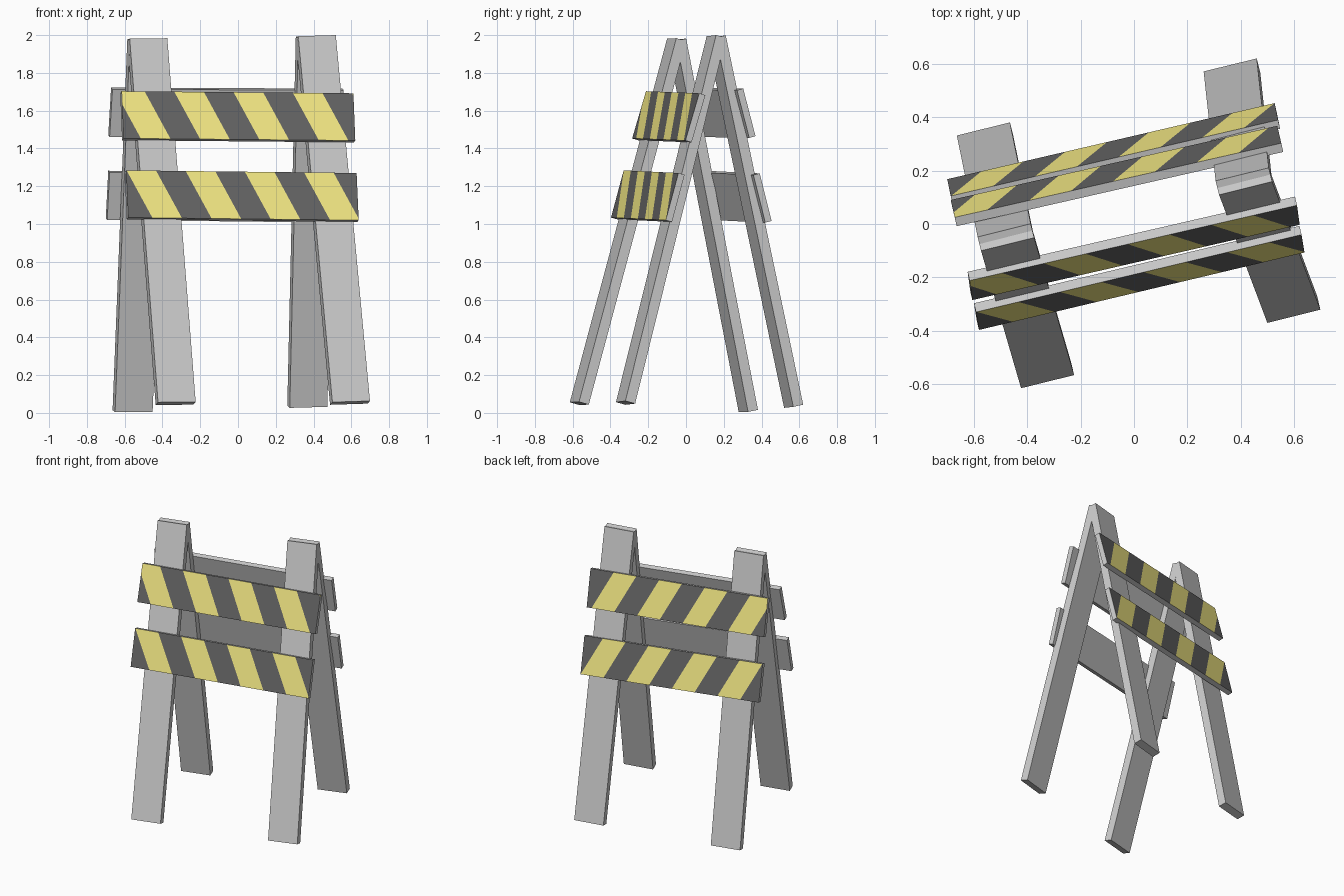
import bpy, bmesh, math
from mathutils import Vector as V

if "Cube" in bpy.data.objects:
    bpy.data.objects.remove(bpy.data.objects["Cube"])


def material(name, rgb):
    m = bpy.data.materials.new(name)
    m.diffuse_color = (*rgb, 1)
    m.use_nodes = True
    m.node_tree.nodes["Principled BSDF"].inputs["Base Color"].default_value = m.diffuse_color
    return m


GREY = material("plain_grey", (0.72, 0.72, 0.72))
BLACK = material("stripe_black", (0.13, 0.13, 0.13))
YELLOW = material("stripe_yellow", (0.93, 0.84, 0.24))


def finish(name, bm, mats=()):
    bmesh.ops.recalc_face_normals(bm, faces=bm.faces)
    me = bpy.data.meshes.new(name)
    bm.to_mesh(me)
    bm.free()
    for m in mats:
        me.materials.append(m)
    bpy.context.collection.objects.link(bpy.data.objects.new(name, me))


def slab(corner, u, v, w):
    """Box spanned by three edge vectors; returns bmesh and the face at w = 0."""
    bm = bmesh.new()
    a = [bm.verts.new(corner + d) for d in (V(), u, u + v, v)]
    b = [bm.verts.new(p.co + w) for p in a]
    face = bm.faces.new(a)
    bm.faces.new(b[::-1])
    for i in range(4):
        j = (i + 1) % 4
        bm.faces.new((a[i], b[i], b[j], a[j]))
    return bm, face


def leg(name, foot, apex, width=0.205, thick=0.055):
    foot, apex = V(foot), V(apex)
    axis = apex - foot
    d = axis.normalized()
    side = V((0.97, 0.24, 0.015))
    side = (side - d * side.dot(d)).normalized() * width
    out = d.cross(side).normalized() * thick
    finish(name, slab(foot - side / 2 - out / 2, side, axis, out)[0])


def board(name, tl, tr, bl, inward, offset, pitch=0.161, lean=0.5, thick=0.035):
    tl = V(tl)
    u, v = V(tr) - tl, V(bl) - tl
    n = u.cross(v).normalized() * inward
    bm, face = slab(tl, u, v, n * thick)
    ud, vd = u.normalized(), v.normalized()
    # slanted cuts across the outer face only
    cut_dir = vd + ud * lean
    normal = cut_dir.cross(n).normalized()
    outer = [face]
    for k in range(-2, 9):
        geom = outer + list({e for f in outer for e in f.edges}) + \
            list({p for f in outer for p in f.verts})
        bmesh.ops.bisect_plane(bm, geom=geom, dist=1e-5,
                               plane_co=tl + ud * (offset + k * pitch), plane_no=normal)
        outer = [f for f in bm.faces
                 if all(abs((p.co - tl).dot(n)) < 1e-4 for p in f.verts)]
    for f in outer:
        c = f.calc_center_median() - tl
        s = c.dot(ud) - lean * c.dot(vd) - offset
        f.material_index = 1 + math.floor(s / pitch) % 2
    finish(name, bm, (GREY, BLACK, YELLOW))


# two A-frames
left_top, right_top = (-0.48, -0.05, 1.975), (0.412, 0.16, 1.99)
leg("front_leg_left", (-0.33, -0.565, 0.05), left_top)
leg("back_leg_left", (-0.558, 0.33, 0.01), left_top)
leg("front_leg_right", (0.593, -0.32, 0.053), right_top)
leg("back_leg_right", (0.367, 0.57, 0.035), right_top)

# striped boards: top left, top right and bottom left corners of the outer face
board("front_board_upper", (-0.616, -0.212, 1.703), (0.611, 0.07, 1.692),
      (-0.606, -0.285, 1.453), 1, 0.125)
board("front_board_lower", (-0.592, -0.33, 1.284), (0.628, -0.04, 1.27),
      (-0.581, -0.397, 1.034), 1, 0.163)
board("back_board_upper", (-0.672, 0.025, 1.722), (0.552, 0.303, 1.717),
      (-0.687, 0.09, 1.47), -1, 0.125)
board("back_board_lower", (-0.687, 0.105, 1.282), (0.54, 0.39, 1.268),
      (-0.70, 0.168, 1.03), -1, 0.163)
